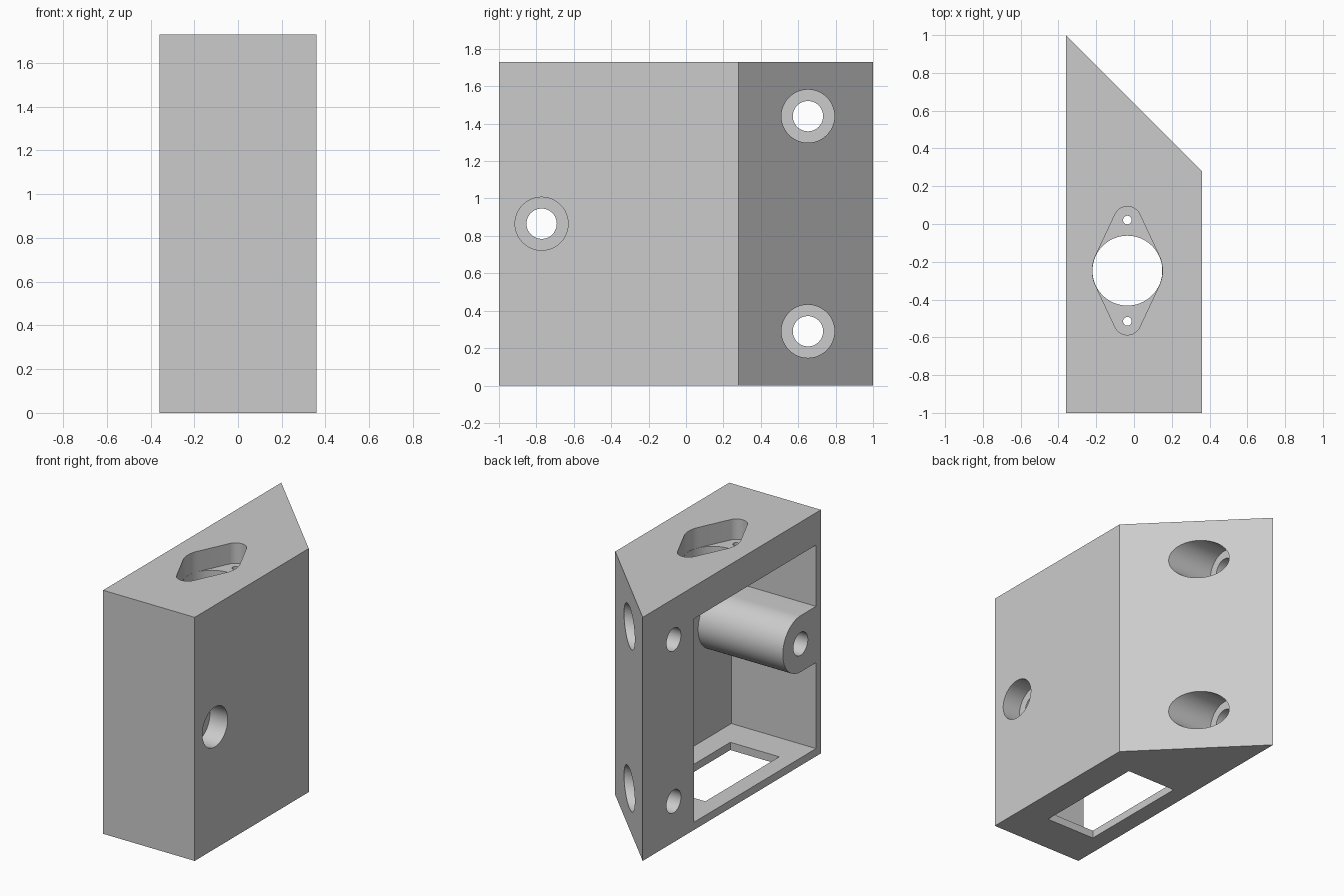
import bpy
import bmesh
import math
from mathutils import Vector

default = bpy.data.objects.get("Cube")
if default:
    bpy.data.objects.remove(default, do_unlink=True)

grey = bpy.data.materials.new("plain_grey")
grey.use_nodes = True
colour = (0.6, 0.6, 0.6, 1)
grey.diffuse_color = colour
grey.node_tree.nodes["Principled BSDF"].inputs["Base Color"].default_value = colour


def prism(name, outline, axis, start, end):
    """Extrude a flat outline along z (outline in x, y) or x (outline in y, z)."""
    bm = bmesh.new()
    place = (lambda a, b: (a, b, start)) if axis == "z" else (lambda a, b: (start, a, b))
    face = bm.faces.new([bm.verts.new(place(a, b)) for a, b in outline])
    top = bmesh.ops.extrude_face_region(bm, geom=[face])["geom"]
    shift = Vector((0, 0, 1) if axis == "z" else (1, 0, 0)) * (end - start)
    bmesh.ops.translate(bm, vec=shift, verts=[v for v in top if isinstance(v, bmesh.types.BMVert)])
    bmesh.ops.recalc_face_normals(bm, faces=bm.faces)
    mesh = bpy.data.meshes.new(name)
    bm.to_mesh(mesh)
    bm.free()
    mesh.materials.append(grey)
    obj = bpy.data.objects.new(name, mesh)
    bpy.context.collection.objects.link(obj)
    return obj


def arc(centre, radius, first=0, last=360, steps=48):
    """Points along an arc, in degrees; a full circle leaves out its repeat."""
    count = steps if last - first == 360 else steps + 1
    angles = [math.radians(first + (last - first) * i / steps) for i in range(count)]
    return [(centre[0] + radius * math.cos(t), centre[1] + radius * math.sin(t)) for t in angles]


def cut(target, cutter):
    """Subtract the cutter from the target and discard it."""
    mod = target.modifiers.new("cut", "BOOLEAN")
    mod.operation = "DIFFERENCE"
    mod.solver = "EXACT"
    mod.object = cutter
    bpy.ops.object.select_all(action="DESELECT")
    bpy.context.view_layer.objects.active = target
    target.select_set(True)
    bpy.ops.object.modifier_apply(modifier=mod.name)
    bpy.data.objects.remove(cutter, do_unlink=True)


HALF, HEIGHT = 0.36, 1.73
POST = (-0.772, 0.865)

# Solid block with a slanted back
housing = prism("housing", [(-HALF, -1), (HALF, -1), (HALF, 0.28), (-HALF, 1)], "z", 0, HEIGHT)

# Hollow, open on one side, leaving a screw post joined to the front wall
cavity = prism("cavity", [(-0.5, -0.945), (0.305, -0.945), (0.305, 0.26),
                          (0.138, 0.427), (-0.5, 0.427)], "z", 0.055, 1.5)
post = prism("post", [(-1.2, POST[1] - 0.2)] + arc(POST, 0.2, -90, 90, 32)
             + [(-1.2, POST[1] + 0.2)], "x", -0.7, 0.5)
cut(cavity, post)
cut(housing, cavity)

# Window in the floor
cut(housing, prism("window", [(-0.238, -0.707), (0.147, -0.707), (0.147, 0.122),
                              (-0.238, 0.122)], "z", -0.1, 0.1))

# Counterbored screw holes
for centre, seat in ((POST, 0.22), ((0.652, 0.29), -0.23), ((0.652, 1.44), -0.23)):
    cut(housing, prism("counterbore", arc(centre, 0.142), "x", seat, 0.6))
    cut(housing, prism("screw_hole", arc(centre, 0.081), "x", -0.6, seat + 0.05))

# Flanged recess in the top, with a round opening and two pilot holes
CX, CY, BIG, SMALL, REACH = -0.035, -0.247, 0.186, 0.072, 0.268
tilt = math.degrees(math.acos((BIG - SMALL) / REACH))
recess = []
for side in (0, 180):
    end = (CX, CY + (REACH if side == 0 else -REACH))
    recess += arc((CX, CY), BIG, side + tilt - 90, side + 90 - tilt, 12)
    recess += arc(end, SMALL, side + 90 - tilt, side + 90 + tilt, 16)
cut(housing, prism("recess", recess, "z", HEIGHT - 0.145, 1.9))
cut(housing, prism("round_opening", arc((CX, CY), BIG - 0.001, steps=64), "z", 1.4, 1.65))
for offset in (REACH, -REACH):
    cut(housing, prism("pilot_hole", arc((CX, CY + offset), 0.023, steps=24), "z", 1.4, 1.65))

bpy.ops.object.shade_smooth_by_angle(angle=math.radians(30))
